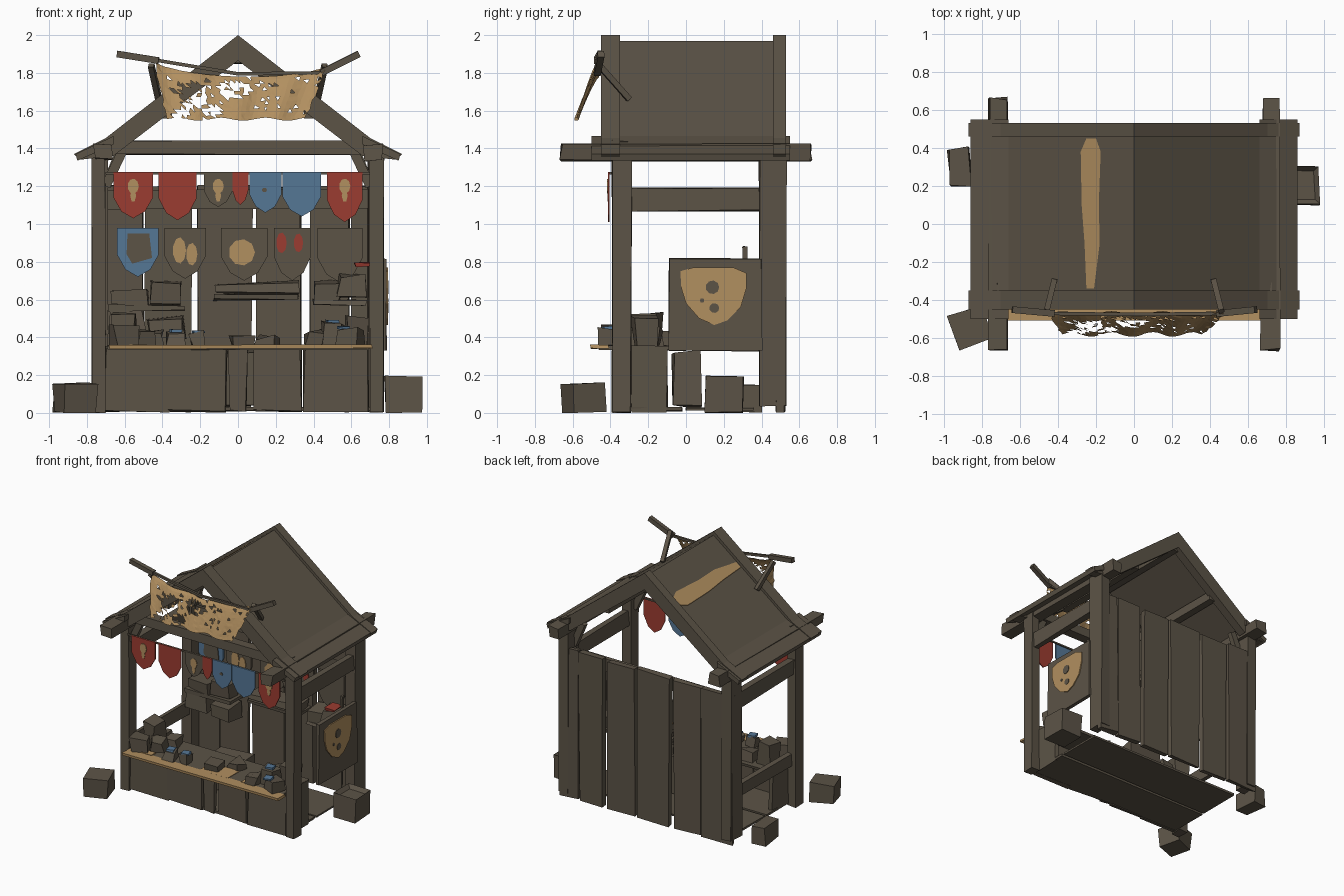
import bpy, bmesh, math, random
from mathutils import Vector, Matrix

if "Cube" in bpy.data.objects:
    bpy.data.objects.remove(bpy.data.objects["Cube"])
random.seed(7)


def material(name, r, g, b):
    m = bpy.data.materials.new(name)
    m.diffuse_color = tuple((c / 255) ** 2.2 for c in (r, g, b)) + (1,)
    m.use_nodes = True
    m.node_tree.nodes["Principled BSDF"].inputs["Base Color"].default_value = m.diffuse_color
    return m


WOOD = material("weathered_wood", 92, 84, 72)
TAN = material("tan_cloth", 176, 142, 96)
RED = material("faded_red", 154, 62, 52)
BLUE = material("faded_blue", 86, 118, 148)


def finish(name, bm, mat):
    bmesh.ops.recalc_face_normals(bm, faces=bm.faces)
    me = bpy.data.meshes.new(name)
    bm.to_mesh(me)
    bm.free()
    me.materials.append(mat)
    ob = bpy.data.objects.new(name, me)
    bpy.context.collection.objects.link(ob)
    return ob


def box(name, x, y, z, mat=WOOD, jit=0.006, rot=0.0):
    """Rough-hewn box between ranges, corners nudged by jit, turned about z."""
    c = Vector([(r[0] + r[1]) / 2 for r in (x, y, z)])
    s = [r[1] - r[0] for r in (x, y, z)]
    bm = bmesh.new()
    bmesh.ops.create_cube(bm, size=1)
    turn = Matrix.Rotation(rot, 3, 'Z')
    for v in bm.verts:
        p = Vector([v.co[i] * s[i] + random.uniform(-jit, jit) for i in range(3)])
        v.co = c + turn @ p
        v.co.z = max(v.co.z, 0)
    return finish(name, bm, mat)


def beam(name, p, q, w, h):
    """Square timber from p to q."""
    p, q = Vector(p), Vector(q)
    bm = bmesh.new()
    bmesh.ops.create_cube(bm, size=1)
    rot = (q - p).to_track_quat('Z', 'Y')
    for v in bm.verts:
        v.co = (p + q) / 2 + rot @ Vector((v.co.x * w, v.co.y * h, v.co.z * (q - p).length))
    return finish(name, bm, WOOD)


def prism(name, pts, axis, a, b, mat=WOOD):
    """Extrude a profile along x (pts are y,z) or y (pts are x,z)."""
    bm = bmesh.new()

    def at(p, d):
        return (d, p[0], p[1]) if axis == 'x' else (p[0], d, p[1])
    f0 = [bm.verts.new(at(p, a)) for p in pts]
    f1 = [bm.verts.new(at(p, b)) for p in pts]
    bm.faces.new(f0)
    bm.faces.new(f1[::-1])
    for i in range(len(pts)):
        j = (i + 1) % len(pts)
        bm.faces.new((f0[i], f0[j], f1[j], f1[i]))
    return finish(name, bm, mat)


SHIELD = [(-.5, 1), (.5, 1), (.5, .45), (.3, .15), (0, 0), (-.3, .15), (-.5, .45)]


def shield(u0, u1, z0, z1):
    return [((u0 + u1) / 2 + p * (u1 - u0), z0 + q * (z1 - z0)) for p, q in SHIELD]


def oval(u, z, ru, rz, n=9):
    return [(u + ru * math.cos(t * math.tau / n), z + rz * math.sin(t * math.tau / n)) for t in range(n)]


# Frame: posts, eave plates, side rails, braces
for s, side in ((-1, "left"), (1, "right")):
    def span(a, b):
        return sorted((s * a, s * b))
    box("front_post_" + side, span(.70, .77), (-.39, -.29), (0, 1.38))
    box("back_post_" + side, span(.69, .77), (.39, .53), (.04, 1.38))
    box("eave_plate_" + side, span(.67, .76), (-.66, .66), (1.34, 1.42), jit=.01)
    box("side_rail_" + side, span(.71, .76), (-.29, .39), (1.07, 1.19))
    beam("knee_brace_" + side, (s * .70, -.35, 1.2), (s * .61, -.35, 1.39), .04, .05)
    beam("back_brace_" + side, (s * .70, .42, 1.2), (s * .62, .42, 1.39), .04, .05)
    # Roof: kinked slab, flared eave, end rafters
    prism("roof_panel_" + side, [(0, 1.97), (s * .7, 1.432), (s * .7, 1.38), (0, 1.915)], 'y', -.44, .52)
    prism("eave_board_" + side, [(s * .66, 1.465), (s * .86, 1.37), (s * .85, 1.335), (s * .66, 1.42)],
          'y', -.5, .55)
    for y0, y1, end in ((-.45, -.35, "front"), (.46, .53, "back")):
        prism(f"{end}_rafter_{side}", [(0, 2.0), (s * .7, 1.455), (s * .87, 1.37), (s * .84, 1.34),
                                       (s * .66, 1.36), (0, 1.865)], 'y', y0, y1)
box("front_beam", (-.72, .72), (-.39, -.31), (1.37, 1.44))
box("ridge_beam", (-.03, .03), (-.40, .5), (1.85, 1.93))
for x in (-.38, .38):
    box("purlin", (x - .03, x + .03), (-.38, .48), (1.56, 1.63), jit=.003)

# Painted stripe on the left roof slope
bm = bmesh.new()
outline = []
for y, xa, xb in ((-.34, -.25, -.21), (-.1, -.26, -.18), (.1, -.275, -.185), (.38, -.28, -.175), (.45, -.25, -.2)):
    outline.append((y, xa, xb))
loop = [(xa, y) for y, xa, xb in outline] + [(xb, y) for y, xa, xb in outline[::-1]]
face = bm.faces.new([bm.verts.new((x, y, 1.974 + x * .7686)) for x, y in loop])
ext = bmesh.ops.extrude_face_region(bm, geom=[face])
for v in ext['geom']:
    if isinstance(v, bmesh.types.BMVert):
        v.co.z -= .007
finish("roof_stripe", bm, TAN)

# Back wall planks, inner rail and floor
for a, b in ((-.77, -.5), (-.49, -.25), (-.21, .075), (.1, .335), (.375, .59), (.6, .77)):
    box("back_plank", (a, b), (.48, .52), (.01, 1.2), jit=.008)
box("inner_rail", (-.7, .7), (.44, .47), (1.08, 1.18))
for a, b in ((-.36, -.02), (0, .36)):
    box("floor_plank", (-.7, .7), (a, b), (.01, .03), jit=.004)

# Counter: front boards, end boards, top and tan runner
for a, b in ((-.70, -.37), (-.365, -.06), (-.05, .045), (.08, .33), (.35, .69)):
    box("counter_board", (a, b), (-.37, -.34), (.01, .345), jit=.008)
for s in (-1, 1):
    box("counter_end", sorted((s * .67, s * .70)), (-.29, -.1), (.01, .35), jit=.01)
box("counter_top", (-.69, .69), (-.46, -.08), (.335, .355), jit=.003)
box("counter_runner", (-.68, .71), (-.505, -.41), (.34, .36), TAN, .004)
for a, b, d in ((-.62, -.48, -.36), (-.05, .2, -.27), (.32, .42, -.34)):
    box("runner_patch", (a, b), (-.42, d), (.352, .36), TAN, .002)
box("left_low_rail", (-.74, -.70), (-.29, .39), (.33, .43))

# Goods on the counter
for x, y, w, h in ((-.61, -.37, .12, .11), (-.5, -.3, .1, .09), (-.6, -.2, .13, .18), (-.45, -.18, .1, .08),
                   (-.33, -.38, .08, .08), (-.21, -.36, .08, .075), (.03, -.33, .12, .06), (.15, -.22, .1, .05),
                   (.4, -.38, .09, .08), (.5, -.3, .12, .13), (.6, -.38, .12, .1), (.63, -.22, .11, .16),
                   (.48, -.18, .09, .1)):
    box("counter_goods", (x - w / 2, x + w / 2), (y - w / 2, y + w / 2), (.35, .35 + h), jit=.016,
        rot=random.uniform(-.4, .4))
for x, y, z in ((-.33, -.38, .433), (-.21, -.36, .428), (.5, -.3, .483), (.56, -.41, .45)):
    box("blue_lid", (x - .03, x + .03), (y - .03, y + .03), (z - .006, z + .008), BLUE, .003, .2)

# Shelves and stock along the back wall
for a, b, z in ((-.68, -.28, .54), (-.13, .32, .6), (.4, .68, .57)):
    box("back_shelf", (a, b), (.3, .47), (z, z + .03), jit=.008)
for a, b, z0, z1 in ((-.66, -.48, .57, .66), (-.47, -.31, .57, .69), (-.68, -.5, .42, .54), (-.47, -.28, .4, .5),
                     (-.12, .31, .63, .69), (.41, .53, .6, .7), (.54, .67, .6, .73)):
    box("shelf_goods", (a, b), (.31, .45), (z0, z1), jit=.018)
box("inner_crate", (-.2, .1), (-.07, .08), (.03, .32), jit=.015)

# Front pennants hung on a cord: x0, x1, tip, colour, badge
box("pennant_cord", (-.7, .7), (-.405, -.395), (1.262, 1.275), jit=.001)
for x0, x1, z, m, badge in ((-.66, -.45, 1.03, RED, TAN), (-.42, -.22, 1.02, RED, None),
                            (-.18, -.03, 1.09, WOOD, TAN), (-.03, .055, 1.1, RED, None),
                            (.06, .23, 1.06, BLUE, None), (.235, .44, 1.04, BLUE, None),
                            (.47, .66, 1.01, RED, TAN)):
    prism("front_pennant", shield(x0, x1, z, 1.275), 'y', -.412, -.404, m)
    if badge:
        c = (x0 + x1) / 2
        prism("pennant_badge", oval(c, 1.2, .03, .04), 'y', -.417, -.411, badge)
        prism("pennant_badge_stem", oval(c, 1.15, .016, .035, 6), 'y', -.416, -.411, badge)
prism("blue_pennant_mark", oval(.14, 1.18, .015, .012, 6), 'y', -.416, -.411)

# Shields on the back wall
for x0, x1, z, m in ((-.64, -.42, .72, BLUE), (-.39, -.17, .71, WOOD), (-.09, .155, .7, WOOD),
                     (.19, .385, .7, WOOD), (.42, .66, .69, WOOD)):
    prism("wall_shield", shield(x0, x1, z, .98), 'y', .41, .43, m)
prism("wall_shield_patch", [(-.585, .95), (-.47, .95), (-.455, .82), (-.56, .79), (-.59, .84)], 'y', .404, .411)
for u, z, ru, rz, m in ((-.31, .86, .035, .07, TAN), (-.245, .84, .03, .06, TAN), (.02, .85, .07, .07, TAN),
                        (.23, .9, .028, .055, RED), (.32, .9, .025, .05, RED)):
    prism("wall_shield_mark", oval(u, z, ru, rz), 'y', .404, .411, m)

# Right side sign with painted emblem
box("side_sign", (.755, .785), (-.09, .4), (.33, .82), jit=.006)
emblem = [(-.03, .75), (.04, .77), (.25, .77), (.32, .74), (.32, .66), (.29, .56), (.22, .49), (.15, .465),
          (.07, .5), (.0, .58), (-.025, .66)]
prism("sign_emblem", emblem, 'x', .785, .794, TAN)
for u, z, r in ((.14, .665, .036), (.15, .555, .026), (.085, .595, .012)):
    prism("sign_dot", oval(u, z, r, r), 'x', .792, .798)
box("sign_peg", (.7, .72), (.3, .325), (.78, .88), jit=.003)
box("red_scrap", (.62, .70), (.22, .33), (.775, .80), RED, .008)

# Crates around the stall
box("front_left_crate", (-.95, -.77), (-.63, -.45), (0, .16), jit=.008, rot=.35)
box("left_crate", (-.97, -.86), (.2, .4), (0, .15), jit=.008, rot=.06)
crate = box("right_crate", (.78, .97), (.1, .3), (0, .19), jit=.008)
bm = bmesh.new()
bm.from_mesh(crate.data)
bm.faces.ensure_lookup_table()
top = max(bm.faces, key=lambda f: f.calc_center_median().z)
bmesh.ops.inset_individual(bm, faces=[top], thickness=.035, depth=-.03)
bm.to_mesh(crate.data)
bm.free()

# Banner pole and struts
path = [(-.64, -.45, 1.9), (-.42, -.47, 1.865), (0, -.475, 1.795), (.44, -.47, 1.8), (.64, -.45, 1.9)]
for i, (p, q) in enumerate(zip(path, path[1:])):
    w = .035 if i in (0, 3) else .018
    beam("banner_pole", p, q, w, w)
for s in (-1, 1):
    beam("banner_strut", (s * .42, -.3, 1.66), (s * .46, -.46, 1.84), .03, .03)

# Torn banner: sagging grid with ragged holes
bm = bmesh.new()
NU, NV = 34, 12
grid = []
for i in range(NU + 1):
    u = i / NU
    row = []
    for j in range(NV + 1):
        v = j / NV
        top_z = 1.86 - .02 * u - .07 * math.sin(math.pi * u) ** .6
        x = (-.44 + .91 * u) * (1 - v) + (-.38 + .74 * u) * v
        z = top_z * (1 - v) + (1.555 + .008 * math.sin(u * 20)) * v
        y = -.47 - .11 * v ** .8 + .012 * math.sin(u * 22)
        row.append(bm.verts.new((x + random.uniform(-.006, .006), y, z)))
    grid.append(row)
holes = ((-.24, 1.68, .075, .075), (-.02, 1.71, .09, .045), (-.3, 1.585, .05, .03), (-.13, 1.6, .05, .03))
for i in range(NU):
    for j in range(NV):
        q = [grid[i][j], grid[i + 1][j], grid[i + 1][j + 1], grid[i][j + 1]]
        for tri in ((q[0], q[1], q[2]), (q[0], q[2], q[3])):
            c = sum((v.co for v in tri), Vector()) / 3
            torn = any(((c.x - a) / ra) ** 2 + ((c.z - b) / rb) ** 2 < 1 for a, b, ra, rb in holes)
            if random.random() > (.82 if torn else .05):
                bm.faces.new(tri)
bmesh.ops.delete(bm, geom=[v for v in bm.verts if not v.link_faces], context='VERTS')
finish("torn_banner", bm, TAN)
